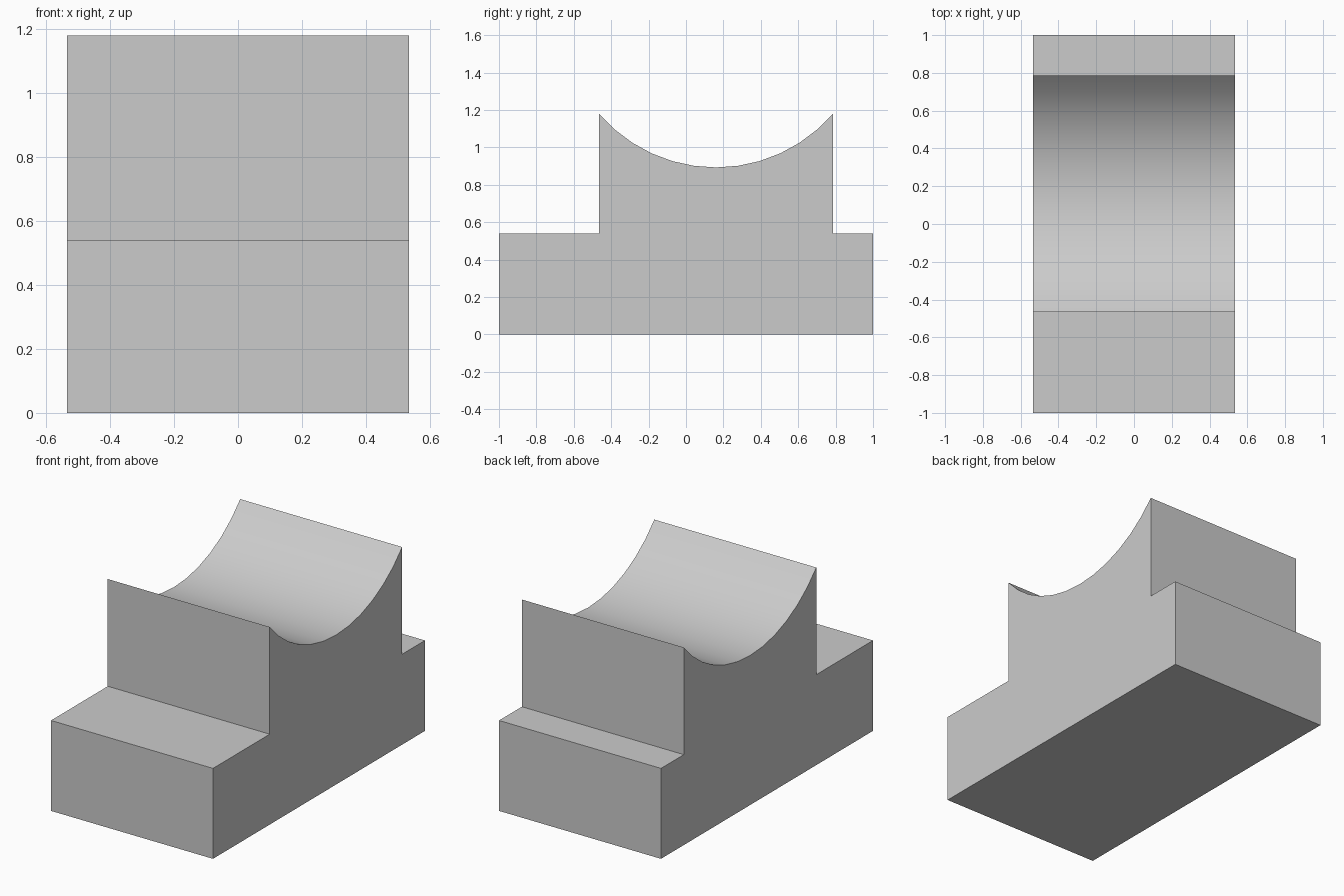
import bpy, bmesh, math

WIDTH, LENGTH = 1.07, 2.0
STEP_Z, TOP_Z, DIP_Z = 0.54, 1.18, 0.893
FRONT_Y, BACK_Y = -0.465, 0.785
SEGMENTS = 12

cube = bpy.data.objects.get("Cube")
if cube:
    bpy.data.objects.remove(cube, do_unlink=True)

grey = bpy.data.materials.new("plain grey")
grey.use_nodes = True
colour = (0.6, 0.6, 0.6, 1)
grey.diffuse_color = colour
grey.node_tree.nodes["Principled BSDF"].inputs["Base Color"].default_value = colour

# Circular trough through both crests and the lowest point
half = (BACK_Y - FRONT_Y) / 2
mid = (BACK_Y + FRONT_Y) / 2
depth = TOP_Z - DIP_Z
radius = (half ** 2 + depth ** 2) / (2 * depth)
sweep = math.asin(half / radius)
trough = []
for i in range(SEGMENTS + 1):
    a = sweep * (1 - 2 * i / SEGMENTS)
    trough.append((mid + radius * math.sin(a), DIP_Z + radius * (1 - math.cos(a))))

# Side profile of base, steps and saddle
end = LENGTH / 2
profile = [(-end, 0), (end, 0), (end, STEP_Z), (BACK_Y, STEP_Z)]
profile += trough + [(FRONT_Y, STEP_Z), (-end, STEP_Z)]

# Extrude the profile across the width
bm = bmesh.new()
side = bm.faces.new([bm.verts.new((-WIDTH / 2, y, z)) for y, z in profile])
grown = bmesh.ops.extrude_face_region(bm, geom=[side])
bmesh.ops.translate(bm, vec=(WIDTH, 0, 0),
                    verts=[v for v in grown["geom"] if isinstance(v, bmesh.types.BMVert)])
bmesh.ops.recalc_face_normals(bm, faces=bm.faces)
mesh = bpy.data.meshes.new("saddle_block")
bm.to_mesh(mesh)
bm.free()
mesh.materials.append(grey)
block = bpy.data.objects.new("saddle_block", mesh)
bpy.context.collection.objects.link(block)

# Smooth trough, sharp corners
bpy.ops.object.select_all(action="DESELECT")
block.select_set(True)
bpy.context.view_layer.objects.active = block
bpy.ops.object.shade_smooth_by_angle(angle=math.radians(30))
